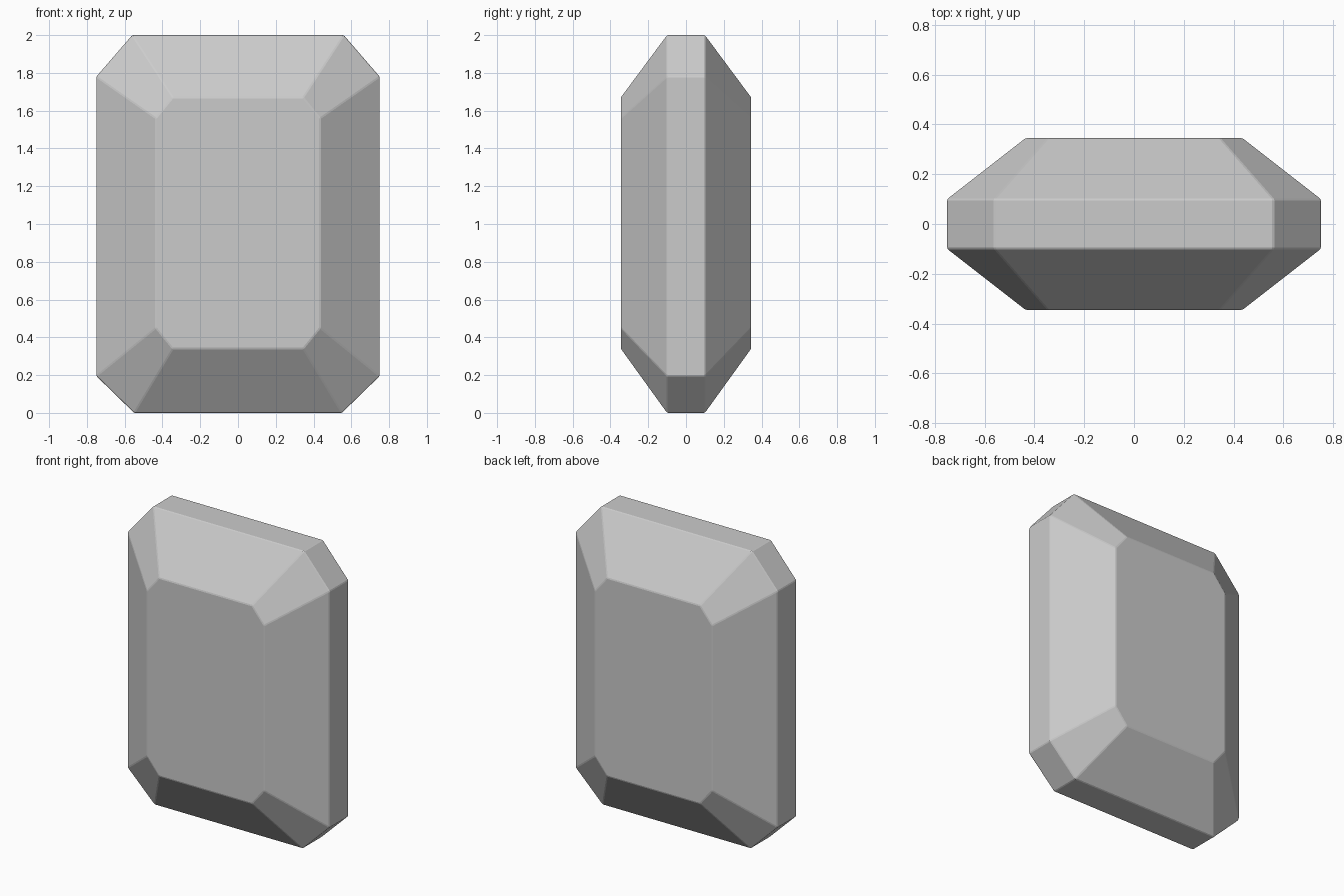
import bpy, bmesh

if "Cube" in bpy.data.objects:
    bpy.data.objects.remove(bpy.data.objects["Cube"])


def octagon(half_top, half_side, half_bottom, z):
    """Cut-corner outline from half widths and the four z levels (low to high)."""
    right = [(half_bottom, z[0]), (half_side, z[1]), (half_side, z[2]), (half_top, z[3])]
    return right + [(-x, h) for x, h in reversed(right)]


girdle = octagon(0.56, 0.75, 0.55, (0.0, 0.195, 1.78, 2.0))
table = octagon(0.345, 0.435, 0.345, (0.34, 0.45, 1.56, 1.67))

# Stack the outlines from front to back
bm = bmesh.new()
rings = [[bm.verts.new((x, y, z)) for x, z in outline]
         for outline, y in ((table, -0.345), (girdle, -0.1), (girdle, 0.1), (table, 0.345))]

# Facets between neighbouring outlines
for a, b in zip(rings, rings[1:]):
    for i in range(8):
        j = (i + 1) % 8
        bm.faces.new((a[i], a[j], b[j], b[i]))

# Flat front and back faces
bm.faces.new(rings[0])
bm.faces.new(rings[-1])
bmesh.ops.recalc_face_normals(bm, faces=bm.faces)

mesh = bpy.data.meshes.new("cut_gem")
bm.to_mesh(mesh)
bm.free()
gem = bpy.data.objects.new("cut_gem", mesh)
bpy.context.collection.objects.link(gem)

# Hairline bevel softens the facet edges
bevel = gem.modifiers.new("edge_bevel", 'BEVEL')
bevel.width = 0.005
bevel.segments = 1
bevel.limit_method = 'NONE'
